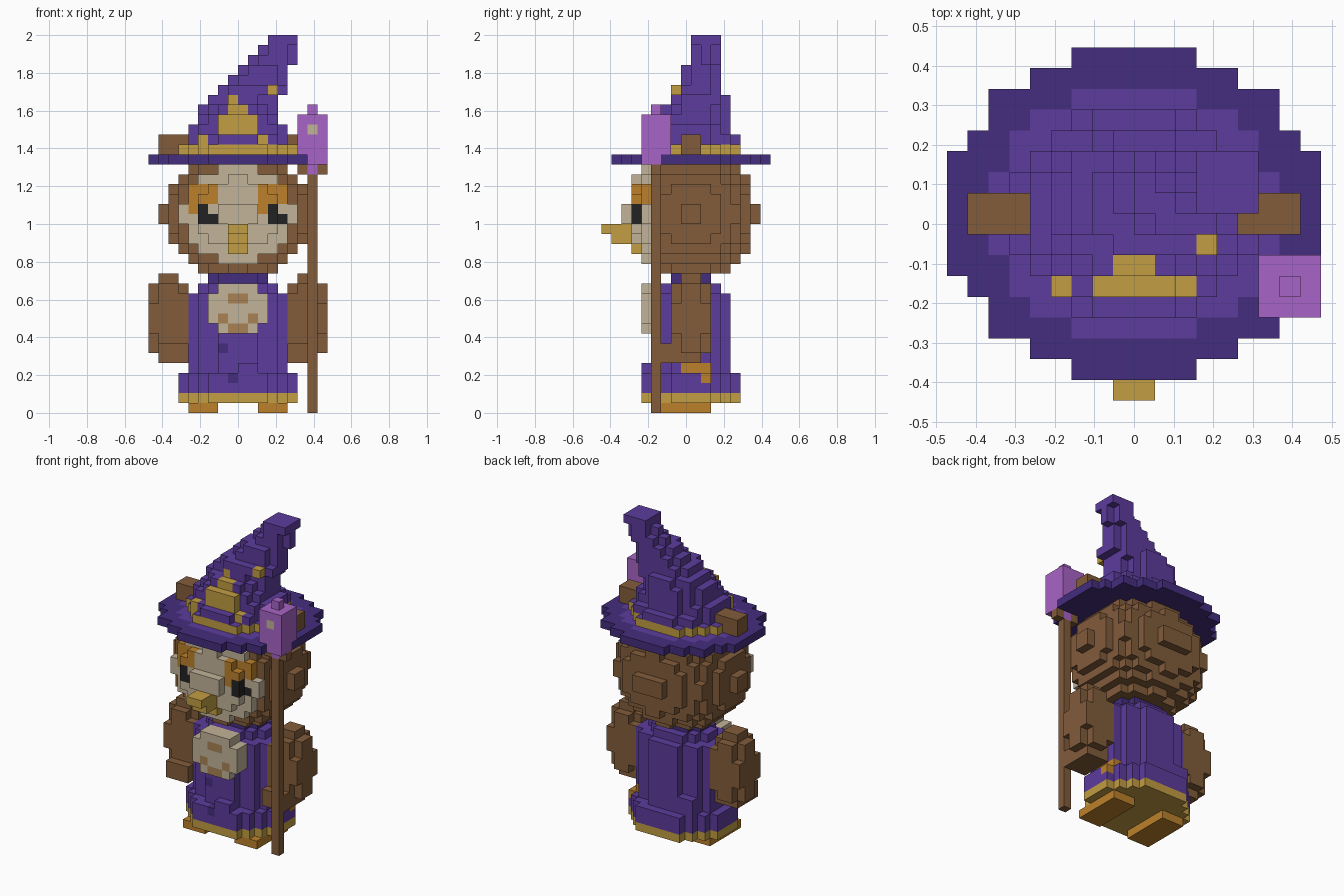
import bpy

cube = bpy.data.objects.get("Cube")
if cube:
    bpy.data.objects.remove(cube)

U = 2 / 38  # edge of one block


def linear(c):
    return c / 12.92 if c <= 0.04045 else ((c + 0.055) / 1.055) ** 2.4


PALETTE = {
    "purple": "5C3C9C", "dark_purple": "442D7E", "brown": "825C3B",
    "cream": "C2B398", "orange": "BC812B", "gold": "C29E42",
    "black": "222222", "violet": "A864C6", "tan": "A98253",
}
MATS = {}
for name, code in PALETTE.items():
    rgb = [linear(int(code[n:n + 2], 16) / 255) for n in (0, 2, 4)]
    m = bpy.data.materials.new(name)
    m.use_nodes = True
    m.diffuse_color = (*rgb, 1)
    m.node_tree.nodes["Principled BSDF"].inputs["Base Color"].default_value = (*rgb, 1)
    MATS[name] = m


def box(x, y, z):
    """Block cells in three (low, high) ranges."""
    return {(i, j, k) for i in range(*x) for j in range(*y) for k in range(*z)}


def ellipsoid(centre, radii):
    spans = [(int(c - r) - 2, int(c + r) + 2) for c, r in zip(centre, radii)]
    return {p for p in box(*spans)
            if sum(((v + 0.5 - c) / r) ** 2 for v, c, r in zip(p, centre, radii)) <= 1}


def disc(x, y, k):
    """One flat layer: the ellipse that fills the x and y ranges."""
    cx, cy = sum(x) / 2, sum(y) / 2
    a, b = (x[1] - x[0]) / 2, (y[1] - y[0]) / 2
    return {(i, j, k) for i, j, _ in box(x, y, (0, 1))
            if ((i + 0.5 - cx) / a) ** 2 + ((j + 0.5 - cy) / b) ** 2 <= 1}


def mirror(cells):
    return {(-1 - i, j, k) for i, j, k in cells}


def build(name, cells, paint):
    """Skin a set of cells; paint is a colour or a rule (i, j, k, is_top)."""
    rule = paint if callable(paint) else lambda i, j, k, top: paint
    index, faces, colours, names = {}, [], [], []
    for cell in sorted(cells):
        for axis in range(3):
            for side in (0, 1):
                near = list(cell)
                near[axis] += 2 * side - 1
                if tuple(near) in cells:
                    continue
                b, c = (axis + 1) % 3, (axis + 2) % 3
                quad = []
                for s, t in ((0, 0), (1, 0), (1, 1), (0, 1)):
                    p = list(cell)
                    p[axis] += side
                    p[b] += s
                    p[c] += t
                    quad.append(index.setdefault(tuple(p), len(index)))
                faces.append(quad if side else quad[::-1])
                colour = rule(*cell, axis == 2 and side == 1)
                if colour not in names:
                    names.append(colour)
                colours.append(names.index(colour))
    mesh = bpy.data.meshes.new(name)
    mesh.from_pydata([(x * U, (y + 0.5) * U, z * U) for x, y, z in index], [], faces)
    for n in names:
        mesh.materials.append(MATS[n])
    mesh.polygons.foreach_set("material_index", colours)
    obj = bpy.data.objects.new(name, mesh)
    bpy.context.collection.objects.link(obj)
    return obj


# Feet
foot = box((2, 5), (-4, 2), (0, 1))
build("left_foot", foot, "orange")
build("right_foot", mirror(foot), "orange")

# Robe with gold hem, narrow collar and a few patches
robe = set()
for k in range(1, 14):
    if k < 4:
        a, b = 6, 5
    elif k < 12:
        a, b = 5, 4
    else:
        a, b = (4, 3) if k == 12 else (3, 2)
    robe |= disc((-a, a), (-b, b), k)
robe |= box((0, 2), (-5, -4), (4, 5)) | box((-4, -2), (3, 4), (4, 6))


def robe_paint(i, j, k, top):
    if k == 1:
        return "gold"
    if i > 3 and ((k == 4 and -1 <= j <= 1) or (k == 3 and j == 1)):
        return "orange"
    if k == 13 or (j < -2 and (i, k) in ((-2, 6), (-1, 3))):
        return "dark_purple"
    return "purple"


build("robe", robe, robe_paint)

# Speckled chest
chest = box((-3, 3), (-5, -3), (9, 12)) | box((-2, 2), (-5, -3), (8, 13))
SPECKS = {(-1, 11), (0, 11), (-2, 9), (1, 9), (-1, 8), (0, 8)}
build("chest", chest, lambda i, j, k, top: "tan" if (i, k) in SPECKS else "cream")

# Wings with hands
wing = ellipsoid((7, 0, 9.5), (2.1, 2.4, 4.6))
wing |= box((5, 8), (-3, 1), (5, 7)) | box((5, 7), (-2, 2), (7, 12))
build("left_wing", wing, "brown")
build("right_wing", mirror(wing), "brown")

# Head with pale face and eyes
BLACK = {(-4, 19), (-3, 19), (-4, 20), (3, 19), (4, 19), (3, 20)}
ORANGE = {(i, k) for i in (-5, -4, -3, 2, 3, 4) for k in (21, 22)} | {(-5, 20), (2, 20)}


def head_paint(i, j, k, top):
    if j >= -4:
        return "brown"
    if (i, k) in BLACK:
        return "black"
    if (i, k) in ORANGE:
        return "orange"
    if i in (-1, 0) and k in (16, 17, 18):
        return "gold"
    return "cream"


build("head", ellipsoid((0, 0, 20), (7.65, 6.65, 6.5)), head_paint)
build("beak", box((-1, 1), (-9, -6), (18, 19)) | box((-1, 1), (-8, -6), (17, 18)), "gold")

# Ear tufts poking through the brim
ear = box((5, 8), (-1, 1), (26, 28))
build("left_ear", ear, "brown")
build("right_ear", mirror(ear), "brown")

# Hat brim, lighter near the crown
inner = disc((-7, 7), (-6, 6), 25)
build("hat_brim", disc((-9, 9), (-8, 8), 25),
      lambda i, j, k, top: "purple" if top and (i, j, k) in inner else "dark_purple")

# Bent hat crown, one layer per step from the band to the tip
LAYERS = [
    ((-6, 6), (-5, 5)), ((-5, 5), (-5, 5)), ((-5, 5), (-4, 4)), ((-4, 4), (-4, 4)),
    ((-4, 4), (-3, 4)), ((-3, 4), (-2, 4)), ((-2, 5), (-2, 3)), ((-1, 5), (-1, 3)),
    ((0, 5), (-1, 3)), ((1, 6), (0, 3)), ((2, 6), (0, 3)), ((3, 6), (0, 3)),
]
crown = set()
for n, (x, y) in enumerate(LAYERS):
    crown |= disc(x, y, 26 + n)
STAR = {27: (-4, 2), 28: (-2, -1, 0, 1), 29: (-2, -1, 0, 1), 30: (-1, 0), 31: (-1,), 32: (3,)}


def crown_paint(i, j, k, top):
    band = k == 26 and not top
    return "gold" if band or (j < 0 and i in STAR.get(k, ())) else "purple"


build("hat_crown", crown, crown_paint)

# Staff with prongs and crystal
build("staff", box((7, 8), (-4, -3), (0, 24)), "brown")
build("staff_prongs", box((6, 7), (-4, -3), (24, 25)) | box((8, 9), (-4, -3), (24, 25)), "brown")
crystal = box((6, 9), (-5, -2), (25, 30)) | box((7, 8), (-4, -3), (24, 31))
build("crystal", crystal,
      lambda i, j, k, top: "cream" if (i, j, k) == (7, -5, 28) else "violet")
